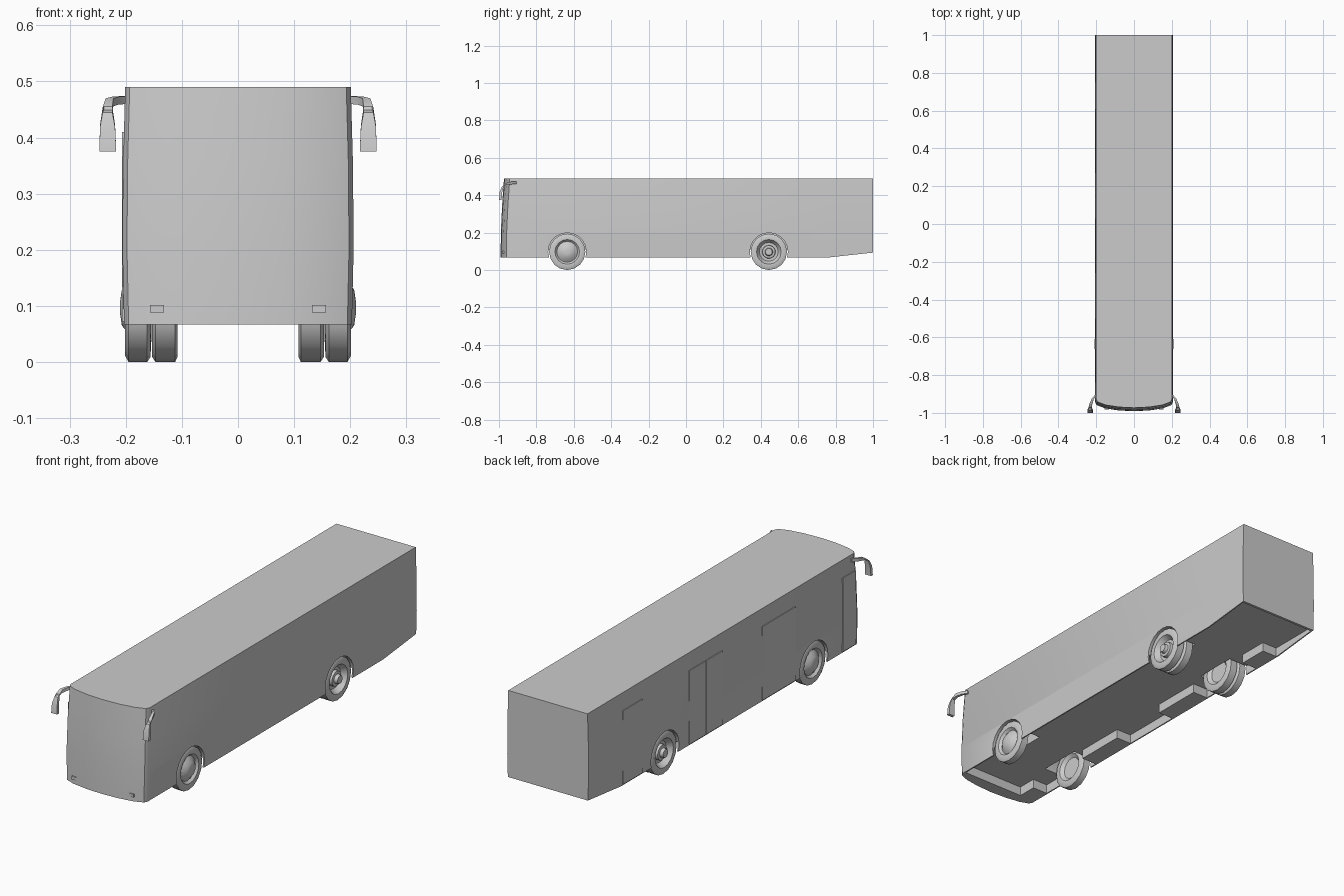
import bpy, bmesh, math
from mathutils import Vector

if "Cube" in bpy.data.objects:
    bpy.data.objects.remove(bpy.data.objects["Cube"])


def finish(name, bm, angle=35):
    bmesh.ops.remove_doubles(bm, verts=bm.verts, dist=1e-5)
    bmesh.ops.recalc_face_normals(bm, faces=bm.faces)
    me = bpy.data.meshes.new(name)
    bm.to_mesh(me)
    bm.free()
    ob = bpy.data.objects.new(name, me)
    bpy.context.collection.objects.link(ob)
    bpy.context.view_layer.objects.active = ob
    bpy.ops.object.select_all(action='DESELECT')
    ob.select_set(True)
    bpy.ops.object.shade_smooth_by_angle(angle=math.radians(angle))
    return ob


def box(name, x0, x1, y0, y1, z0, z1):
    bm = bmesh.new()
    bmesh.ops.create_cube(bm, size=1)
    for v in bm.verts:
        v.co = Vector(((x0 + x1) / 2 + v.co.x * (x1 - x0),
                       (y0 + y1) / 2 + v.co.y * (y1 - y0),
                       (z0 + z1) / 2 + v.co.z * (z1 - z0)))
    return finish(name, bm)


def revolve(name, profile, y, z, side, n=16):
    """Turn a (radius, x) profile about the axle; side is +1 or -1."""
    bm = bmesh.new()
    rings = []
    for r, x in profile:
        rings.append([bm.verts.new((side * x, y + r * math.sin(2 * math.pi * i / n),
                                    z - r * math.cos(2 * math.pi * i / n))) for i in range(n)])
    for a, b in zip(rings, rings[1:]):
        for i in range(n):
            j = (i + 1) % n
            bm.faces.new((a[i], a[j], b[j], b[i]))
    bm.faces.new(rings[0])
    bm.faces.new(rings[-1])
    return finish(name, bm)


def cut(target, cutter):
    mod = target.modifiers.new("cut", 'BOOLEAN')
    mod.operation = 'DIFFERENCE'
    mod.solver = 'EXACT'
    mod.object = cutter
    bpy.context.view_layer.objects.active = target
    bpy.ops.object.modifier_apply(modifier=mod.name)
    bpy.data.objects.remove(cutter)


# Body shell: plan outline lofted through four heights
half = [(1.0, 1.0), (1.0, 0.76), (1.0, -0.945), (0.96, -0.96),
        (0.75, -0.976), (0.4, -0.987)]
plan = half + [(0, -0.991)] + [(-x, y) for x, y in reversed(half)]
levels = [(0.067, 0.203, 0), (0.2, 0.206, 0.001), (0.35, 0.205, 0.008), (0.49, 0.201, 0.018)]
bm = bmesh.new()
loops = []
for k, (z, w, back) in enumerate(levels):
    loops.append([bm.verts.new((x * w, y + (back if y < 0 else 0),
                                0.093 if k == 0 and y == 1 else z)) for x, y in plan])
n = len(plan)
for a, b in zip(loops, loops[1:]):
    for i in range(n):
        j = (i + 1) % n
        bm.faces.new((a[i], a[j], b[j], b[i]))
bm.faces.new(loops[-1])
bm.faces.new(loops[0][1:-1])
bm.faces.new((loops[0][0], loops[0][1], loops[0][-2], loops[0][-1]))
body = finish("bus_body", bm)

# Recessed floor and wheel arches
cut(body, box("floor_cutter", -0.197, 0.197, -0.93, 0.99, 0.0, 0.11))
axles = {"front": -0.635, "rear": 0.443}
AXLE_Z = 0.097
for y in axles.values():
    for s in (1, -1):
        cut(body, revolve("arch_cutter", [(0.102, 0.1), (0.102, 0.3)], y, AXLE_Z, s, 20))
bpy.context.view_layer.objects.active = body
bpy.ops.object.select_all(action='DESELECT')
body.select_set(True)
bpy.ops.object.shade_smooth_by_angle(angle=math.radians(35))

# Wheels: domed hubs in front, dished twin wheels at the rear
tyre = [(0.066, 0.2), (0.086, 0.201), (0.097, 0.195), (0.097, 0.162), (0.088, 0.156)]
front_hub = [(0.012, 0.21), (0.032, 0.207), (0.048, 0.194), (0.056, 0.189)]
rear_hub = [(0.018, 0.207), (0.022, 0.192), (0.034, 0.19), (0.036, 0.175), (0.05, 0.175)]
inner = [(0.05, 0.153), (0.088, 0.153), (0.097, 0.147), (0.097, 0.112), (0.088, 0.108),
         (0.066, 0.108), (0.05, 0.122)]
for s, side in ((1, "right"), (-1, "left")):
    revolve(f"front_wheel_{side}", front_hub + tyre + [(0.066, 0.156), (0.05, 0.17)],
            axles["front"], AXLE_Z, s)
    revolve(f"rear_wheel_{side}", rear_hub + tyre + [(0.05, 0.154)], axles["rear"], AXLE_Z, s)
    revolve(f"rear_inner_wheel_{side}", inner, axles["rear"], AXLE_Z, s)

# Doors on the left side with step wells underneath
doors = [(-0.935, -0.84), (-0.50, -0.26), (0.03, 0.27), (0.61, 0.75)]
for i, (y0, y1) in enumerate(doors):
    box(f"door_step_{i}", -0.2, -0.12, y0, y1, 0.067, 0.115)
    ym = (y0 + y1) / 2
    leaves = [(y0, ym - 0.002), (ym + 0.002, y1)] if i == 2 else [(y0, y1)]
    for j, (a, b) in enumerate(leaves):
        box(f"door_{i}_{j}", -0.2068, -0.202, a, b, 0.072, 0.41)

# Mirrors: bent arm and hanging blade swept as one strip
# each section: inner x, outer x, y, z, thickness direction (dy, dz)
strip = [(0.195, 0.207, -0.905, 0.467, 0, 0.007), (0.212, 0.224, -0.925, 0.466, 0, 0.007),
         (0.222, 0.236, -0.955, 0.463, 0.003, 0.007), (0.224, 0.241, -0.978, 0.45, 0.006, 0.005),
         (0.219, 0.246, -0.989, 0.42, 0.007, 0.002), (0.217, 0.247, -0.993, 0.375, 0.007, 0)]
for s, side in ((1, "right"), (-1, "left")):
    bm = bmesh.new()
    rings = []
    for x0, x1, y, z, dy, dz in strip:
        rings.append([bm.verts.new((s * x, y + e * dy, z + e * dz))
                      for x, e in ((x0, 1), (x1, 1), (x1, -1), (x0, -1))])
    for a, b in zip(rings, rings[1:]):
        for i in range(4):
            j = (i + 1) % 4
            bm.faces.new((a[i], a[j], b[j], b[i]))
    bm.faces.new(rings[0])
    bm.faces.new(rings[-1])
    finish(f"mirror_{side}", bm)

    # Fog lamps in the front bumper
    xs = sorted((s * 0.132, s * 0.157))
    lamp = box(f"fog_lamp_{side}", xs[0], xs[1], -0.982, -0.97, 0.088, 0.102)
